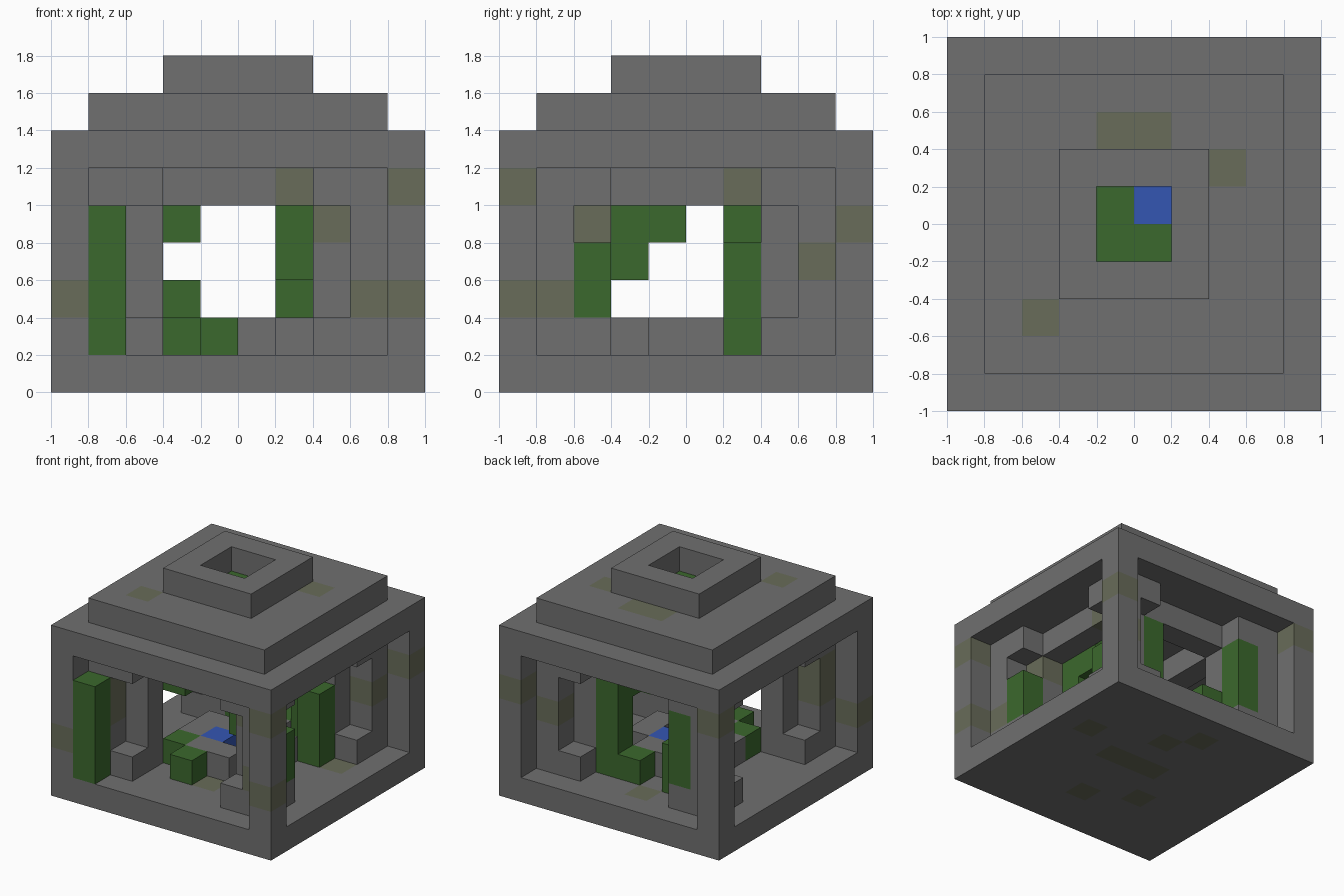
import bpy
import bmesh
from mathutils import Vector
from itertools import product

if "Cube" in bpy.data.objects:
    bpy.data.objects.remove(bpy.data.objects["Cube"], do_unlink=True)

SIZE = 0.2   # edge of one block
N = 10       # blocks along each horizontal side


def material(name, rgb):
    m = bpy.data.materials.new(name)
    m.use_nodes = True
    m.diffuse_color = (*rgb, 1)
    m.node_tree.nodes["Principled BSDF"].inputs["Base Color"].default_value = (*rgb, 1)
    return m


MATS = {
    "stone": material("grey stone", (0.16, 0.16, 0.16)),
    "moss": material("mossy stone", (0.14, 0.15, 0.10)),
    "leaf": material("green leaves", (0.044, 0.14, 0.026)),
    "water": material("blue water", (0.034, 0.093, 0.45)),
}
KEYS = list(MATS)
blocks = {}  # cell -> (part name, colour)


def fill(part, colour, xs, ys, zs):
    """Fill inclusive ranges of cells; later parts replace earlier ones."""
    spans = [range(s[0], s[1] + 1) if isinstance(s, tuple) else (s,) for s in (xs, ys, zs)]
    for cell in product(*spans):
        blocks[cell] = (part, colour)


def mirrored(part, colour, xs, ys, zs):
    """Fill the same box in all four quarters of the plan."""
    def flip(s):
        return (N - 1 - s[1], N - 1 - s[0]) if isinstance(s, tuple) else N - 1 - s
    for x in (xs, flip(xs)):
        for y in (ys, flip(ys)):
            fill(part, colour, x, y, zs)


# Floor and stepped roof, with a small planted basin at the very top
fill("floor", "stone", (0, 9), (0, 9), 0)
fill("roof", "stone", (0, 9), (0, 9), 6)
fill("roof_step", "stone", (1, 8), (1, 8), 7)
fill("roof_basin", "stone", (3, 6), (3, 6), 8)
for cell in product((4, 5), (4, 5), (8,)):
    del blocks[cell]
fill("basin_plants", "leaf", (4, 5), (4, 5), 7)
fill("basin_water", "water", 5, 5, 7)

# Outer corner posts, inner piers and their braces
mirrored("corner_posts", "stone", 0, 0, (1, 5))
mirrored("inner_piers", "stone", 1, 1, (1, 5))
mirrored("inner_piers", "stone", 2, 2, (1, 5))
for level in (1, 5):
    mirrored("braces", "stone", 1, 2, level)
    mirrored("braces", "stone", 2, 1, level)

# Ring beam under the roof
for side in (2, 7):
    fill("ring_beam", "stone", (3, 6), side, 5)
    fill("ring_beam", "stone", side, (3, 6), 5)

# Rounded fountain in the middle
for side in (3, 6):
    fill("fountain", "stone", (4, 5), side, 1)
    fill("fountain", "stone", side, (4, 5), 1)
fill("fountain", "stone", 4, 5, 1)
fill("fountain_water", "water", 4, 4, 1)
fill("fountain_water", "water", 5, 5, 1)

# Bushes, climbing plants and hanging vines
fill("front_climber", "leaf", 1, 0, (1, 4))
fill("left_climber", "leaf", 8, 2, (2, 3))
fill("back_climber", "leaf", 2, 8, (2, 4))
fill("left_bush", "leaf", 7, 6, (1, 3))
fill("back_bush", "leaf", 6, 7, (1, 4))
fill("back_bush", "leaf", 5, 7, 1)
fill("small_back_bush", "leaf", 3, 7, (1, 2))
fill("front_bush", "leaf", 4, 2, 1)
fill("front_bush", "leaf", 3, 3, 1)
fill("hanging_vines", "leaf", 6, 3, (3, 5))
fill("hanging_vines", "leaf", 6, 4, (4, 5))
fill("hanging_vines", "leaf", 3, 3, (4, 5))
fill("hanging_vines", "leaf", 6, 6, (4, 5))

# Mossy blocks scattered through the stonework
MOSS = ["002", "902", "905", "812", "625", "724", "765", "883", "994", "095",
        "113", "114", "227", "477", "577", "767",
        "520", "860", "570", "480", "650", "550", "450", "330"]
for code in MOSS:
    cell = tuple(int(c) for c in code)
    blocks[cell] = (blocks[cell][0], "moss")

DIRECTIONS = [Vector(v) for v in
              ((1, 0, 0), (-1, 0, 0), (0, 1, 0), (0, -1, 0), (0, 0, 1), (0, 0, -1))]


def build(part):
    """Skin the exposed sides of one part's blocks."""
    bm = bmesh.new()
    for cell, (name, colour) in blocks.items():
        if name != part:
            continue
        centre = Vector(cell) + Vector((0.5, 0.5, 0.5))
        for d in DIRECTIONS:
            if tuple(int(c) for c in Vector(cell) + d) in blocks:
                continue
            u = Vector((d.y, d.z, d.x))
            w = d.cross(u)
            corners = [centre + (d + u * a + w * b) / 2
                       for a, b in ((-1, -1), (1, -1), (1, 1), (-1, 1))]
            face = bm.faces.new([bm.verts.new(((p.x - N / 2) * SIZE, (p.y - N / 2) * SIZE,
                                               p.z * SIZE)) for p in corners])
            face.material_index = KEYS.index(colour)
    bmesh.ops.remove_doubles(bm, verts=bm.verts, dist=0.001)
    mesh = bpy.data.meshes.new(part)
    for key in KEYS:
        mesh.materials.append(MATS[key])
    bm.to_mesh(mesh)
    bm.free()
    bpy.context.scene.collection.objects.link(bpy.data.objects.new(part, mesh))


for part in dict.fromkeys(name for name, _ in blocks.values()):
    build(part)
